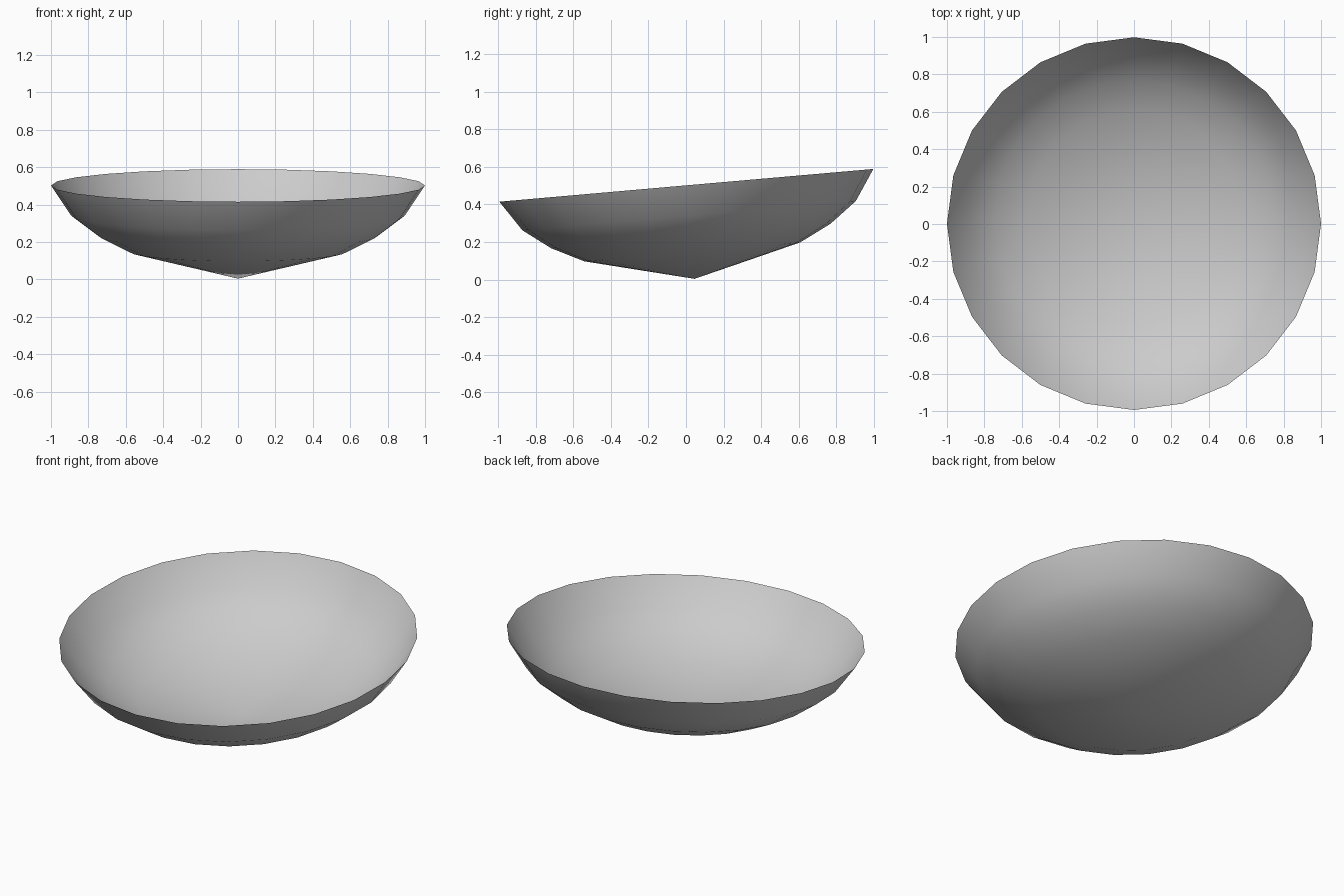
import bpy, bmesh
from math import sin, cos, pi, radians
from mathutils import Matrix

if "Cube" in bpy.data.objects:
    bpy.data.objects.remove(bpy.data.objects["Cube"])

SIDES = 24
# (radius, height) from the rim down to the last ring, then the lowest point
rings = [(1.0, 0.0), (0.892, -0.162), (0.747, -0.271), (0.577, -0.356)]
tip_height = -0.5

# Thin open dish: stacked rings closed by a shallow cone
bm = bmesh.new()
loops = [[bm.verts.new((r * cos(2 * pi * i / SIDES), r * sin(2 * pi * i / SIDES), z))
          for i in range(SIDES)] for r, z in rings]
tip = bm.verts.new((0, 0, tip_height))
for upper, lower in zip(loops, loops[1:]):
    for i in range(SIDES):
        j = (i + 1) % SIDES
        bm.faces.new((upper[i], lower[i], lower[j], upper[j]))
for i in range(SIDES):
    bm.faces.new((loops[-1][i], tip, loops[-1][(i + 1) % SIDES]))
bmesh.ops.recalc_face_normals(bm, faces=bm.faces)

# Tip the dish so its back edge is raised
bm.transform(Matrix.Translation((0, 0.002, 0.502)) @ Matrix.Rotation(radians(5), 4, 'X'))
for f in bm.faces:
    f.smooth = True

mesh = bpy.data.meshes.new("dish")
bm.to_mesh(mesh)
bm.free()
dish = bpy.data.objects.new("dish", mesh)
bpy.context.collection.objects.link(dish)
